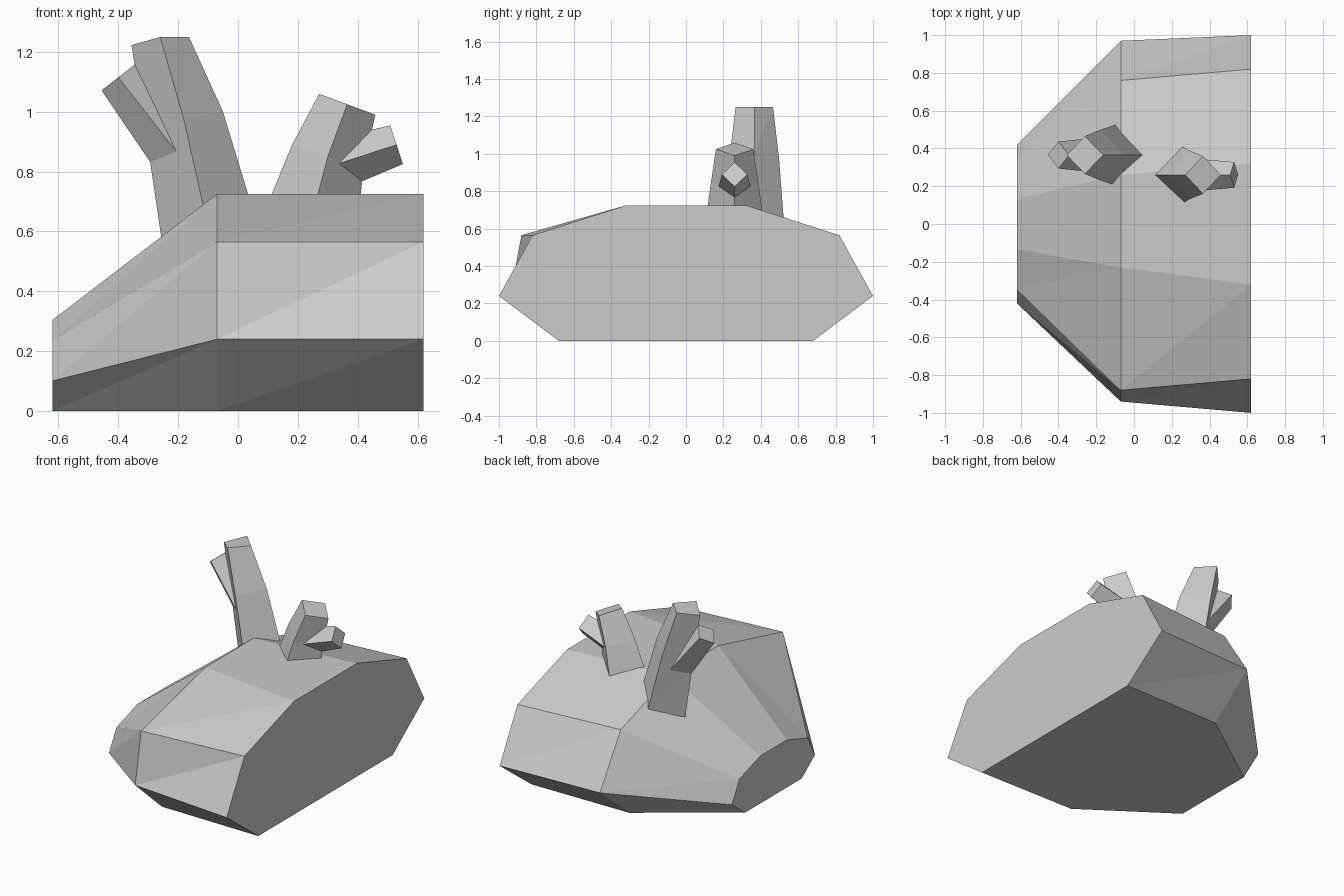
import bpy
import bmesh
from mathutils import Vector

if "Cube" in bpy.data.objects:
    bpy.data.objects.remove(bpy.data.objects["Cube"])

stone = bpy.data.materials.new("pale_grey")
stone.diffuse_color = (0.6, 0.6, 0.6, 1)
stone.use_nodes = True
stone.node_tree.nodes["Principled BSDF"].inputs["Base Color"].default_value = stone.diffuse_color


def loft(name, rings):
    """Skin a list of equal-length rings and cap both ends."""
    bm = bmesh.new()
    loops = [[bm.verts.new(p) for p in ring] for ring in rings]
    n = len(rings[0])
    for a, b in zip(loops, loops[1:]):
        for k in range(n):
            j = (k + 1) % n
            quad = (a[k], b[k], b[j], a[j])
            if k == n - 1:                      # flat underside
                bm.faces.new(quad)
            else:
                bm.faces.new((a[k], b[k], b[j]))
                bm.faces.new((a[k], b[j], a[j]))
    bm.faces.new(loops[0])
    bm.faces.new(loops[-1][::-1])
    bmesh.ops.recalc_face_normals(bm, faces=bm.faces)
    mesh = bpy.data.meshes.new(name)
    bm.to_mesh(mesh)
    bm.free()
    mesh.materials.append(stone)
    ob = bpy.data.objects.new(name, mesh)
    bpy.context.collection.objects.link(ob)
    return ob


def branch(name, y, path, top=9.0):
    """Four-sided tapering branch in the plane y; path holds (x, z, radius)."""
    pts = [Vector((x, 0, z)) for x, z, r in path]
    rings = []
    for i, (x, z, r) in enumerate(path):
        d = (pts[min(i + 1, len(pts) - 1)] - pts[max(i - 1, 0)]).normalized()
        side = Vector((d.z, 0, -d.x)) * r
        c = Vector((x, y, z))
        out = Vector((0, r, 0))
        ring = [c + side, c + out, c - side, c - out]
        for p in ring:
            p.z = min(p.z, top)
        rings.append(ring)
    return loft(name, rings)


# Boulder: three eight-sided sections along x, the left one a scaled copy
heights = [0, 0.24, 0.565, 0.725, 0.725, 0.565, 0.24, 0]
right_y = [-0.68, -1.0, -0.82, -0.32, 0.32, 0.82, 1.0, 0.68]
middle_y = [-0.67, -0.94, -0.88, -0.23, 0.26, 0.76, 0.97, 0.675]
loft("boulder", [
    [(-0.62, y * 0.42, z * 0.42) for y, z in zip(right_y, heights)],
    [(-0.07, y, z) for y, z in zip(middle_y, heights)],
    [(0.62, y, z) for y, z in zip(right_y, heights)],
])

# Tall branch with its side shoot
branch("tall_branch", 0.365,
       [(-0.092, 0.58, 0.163), (-0.18, 0.97, 0.133), (-0.26, 1.25, 0.1)], 1.25)
branch("tall_branch_shoot", 0.365, [(-0.16, 0.808, 0.097), (-0.40, 1.115, 0.071)])

# Short branch with its side shoot
branch("short_branch", 0.26,
       [(0.25, 0.66, 0.153), (0.30, 0.85, 0.126), (0.365, 1.025, 0.1)])
branch("short_branch_shoot", 0.26, [(0.31, 0.818, 0.087), (0.53, 0.89, 0.068)])
